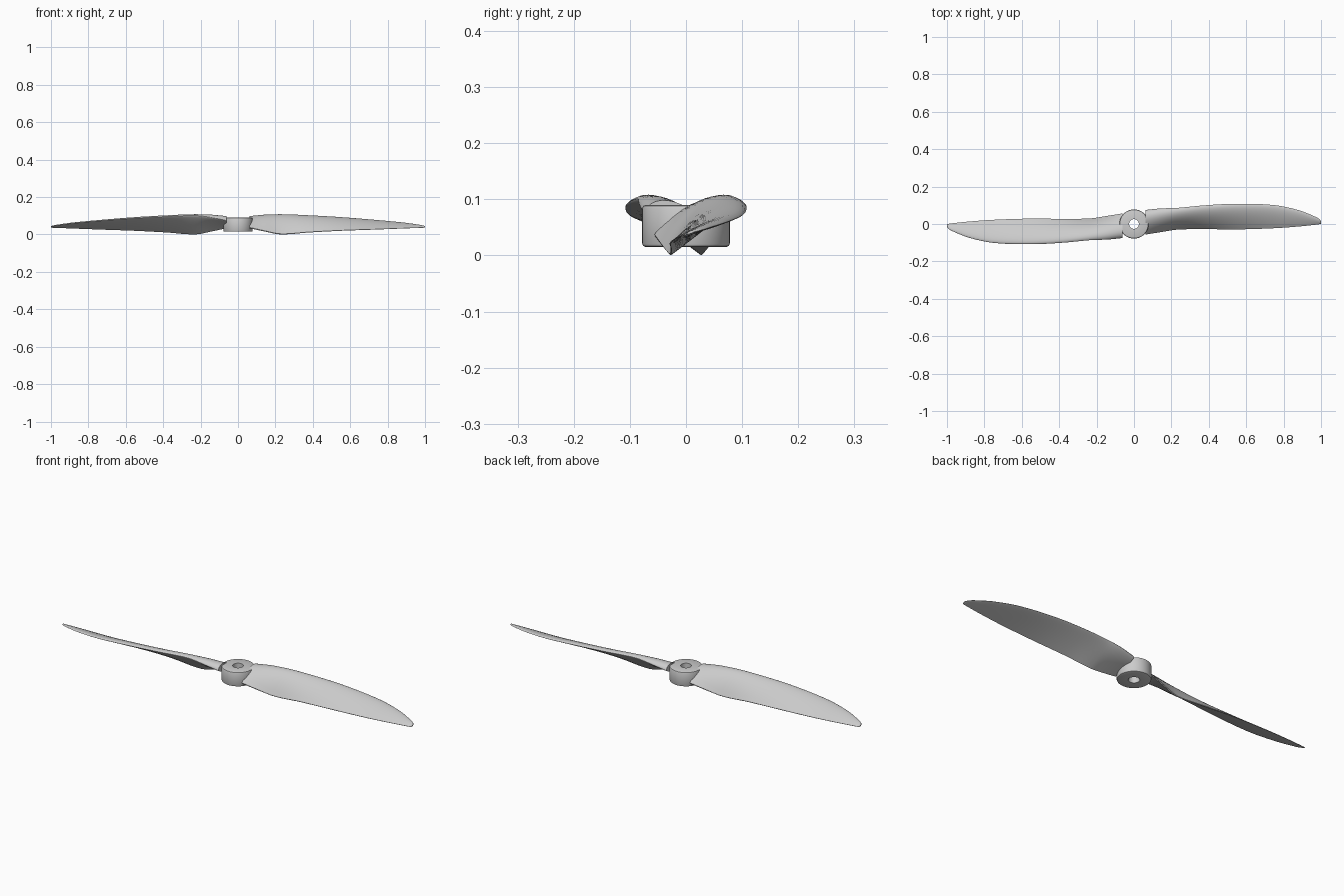
import bpy, bmesh, math
from mathutils import Vector

cube = bpy.data.objects.get("Cube")
if cube:
    bpy.data.objects.remove(cube, do_unlink=True)

grey = bpy.data.materials.new("light grey plastic")
grey.use_nodes = True
grey.diffuse_color = (0.6, 0.6, 0.6, 1)
grey.node_tree.nodes["Principled BSDF"].inputs["Base Color"].default_value = (0.6, 0.6, 0.6, 1)


def finish(name, bm, angle):
    bmesh.ops.recalc_face_normals(bm, faces=bm.faces)
    mesh = bpy.data.meshes.new(name)
    bm.to_mesh(mesh)
    bm.free()
    mesh.materials.append(grey)
    obj = bpy.data.objects.new(name, mesh)
    bpy.context.collection.objects.link(obj)
    bpy.ops.object.select_all(action='DESELECT')
    obj.select_set(True)
    bpy.context.view_layer.objects.active = obj
    bpy.ops.object.shade_smooth_by_angle(angle=math.radians(angle))
    return obj


def loft(bm, rings, closed):
    """Bridge consecutive rings of vertices with quads."""
    loops = [[bm.verts.new(p) for p in ring] for ring in rings]
    pairs = list(zip(loops, loops[1:]))
    if closed:
        pairs.append((loops[-1], loops[0]))
    for a, b in pairs:
        for i in range(len(a)):
            j = (i + 1) % len(a)
            bm.faces.new((a[i], a[j], b[j], b[i]))
    return loops


# Hub: bevelled ring with a shaft hole
HUB, HOLE, LOW, HIGH, BEV, SIDES = 0.078, 0.026, 0.015, 0.09, 0.006, 64
profile = [(HOLE, LOW), (HUB - BEV, LOW), (HUB - BEV * 0.3, LOW + BEV * 0.3),
           (HUB, LOW + BEV), (HUB, HIGH - BEV), (HUB - BEV * 0.3, HIGH - BEV * 0.3),
           (HUB - BEV, HIGH), (HOLE, HIGH)]
bm = bmesh.new()
loft(bm, [[(r * math.cos(a), r * math.sin(a), z) for r, z in profile]
          for a in (math.tau * k / SIDES for k in range(SIDES))], True)
finish("hub", bm, 40)

# Blade stations: x, leading edge y and z, trailing edge y and z, thickness
STATIONS = [Vector(s) for s in (
    (0.062, 0.075, 0.076, -0.055, 0.034, 0.034),
    (0.14, 0.083, 0.091, -0.042, 0.017, 0.034),
    (0.23, 0.086, 0.101, -0.028, 0.001, 0.029),
    (0.38, 0.100, 0.096, -0.026, 0.011, 0.023),
    (0.55, 0.108, 0.087, -0.028, 0.020, 0.018),
    (0.75, 0.101, 0.072, -0.022, 0.027, 0.013),
    (0.88, 0.074, 0.060, -0.013, 0.032, 0.010),
    (0.96, 0.043, 0.050, -0.005, 0.035, 0.007),
    (0.99, 0.027, 0.045, -0.001, 0.036, 0.005),
    (1.0, 0.014, 0.042, 0.001, 0.037, 0.004))]


def smooth_stations(steps=6):
    """Pass a smooth curve through the blade stations."""
    n = len(STATIONS)
    for i in range(n - 1):
        p1, p2 = STATIONS[i], STATIONS[i + 1]
        p0 = STATIONS[i - 1] if i else 2 * p1 - p2
        p3 = STATIONS[i + 2] if i + 2 < n else 2 * p2 - p1
        h = p2[0] - p1[0]
        m1 = (p2 - p0) * (h / (p2[0] - p0[0]))
        m2 = (p3 - p1) * (h / (p3[0] - p1[0]))
        for k in range(steps):
            t = k / steps
            yield (p1 * (2 * t**3 - 3 * t**2 + 1) + m1 * (t**3 - 2 * t**2 + t)
                   + p2 * (3 * t**2 - 2 * t**3) + m2 * (t**3 - t**2))
    yield STATIONS[-1]


def airfoil(s, count=12):
    """Round-nosed section, convex above and nearly flat below."""
    x, ly, lz, ty, tz, thick = s
    lead, trail = Vector((x, ly, lz)), Vector((x, ty, tz))
    chord = trail - lead
    normal = Vector((0, chord.z, -chord.y)).normalized()
    upper, lower = [], []
    for k in range(count + 1):
        t = (k / count) ** 2 if k < count else 1.0
        bulge = thick * (2.6 * math.sqrt(t) * (1 - t) + 0.12 * t)
        base = lead + chord * t
        upper.append(base + normal * bulge)
        lower.append(base - normal * bulge * 0.18)
    return upper + lower[:0:-1]


# Two twisted blades, half a turn apart
for name, sign in (("left_blade", 1), ("right_blade", -1)):
    bm = bmesh.new()
    rings = [[(sign * p.x, sign * p.y, p.z) for p in airfoil(s)] for s in smooth_stations()]
    loops = loft(bm, rings, False)
    bm.faces.new(loops[0])
    bm.faces.new(loops[-1])
    finish(name, bm, 45)
